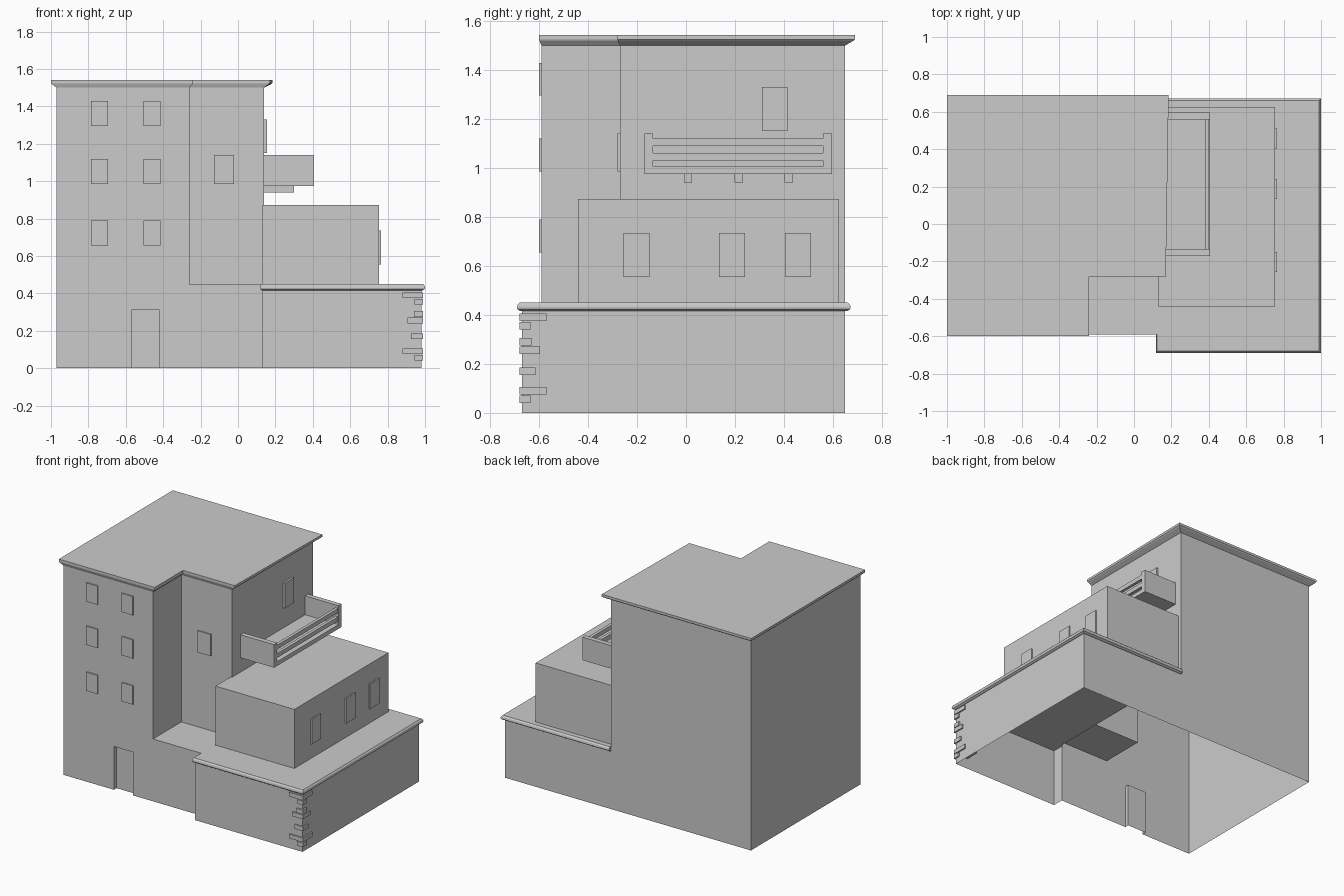
import bpy
import bmesh

if "Cube" in bpy.data.objects:
    bpy.data.objects.remove(bpy.data.objects["Cube"])

GREY = bpy.data.materials.new("plain grey")
GREY.use_nodes = True
GREY.diffuse_color = (0.6, 0.6, 0.6, 1)
GREY.node_tree.nodes["Principled BSDF"].inputs["Base Color"].default_value = GREY.diffuse_color


def make_object(name, bm):
    bmesh.ops.remove_doubles(bm, verts=bm.verts, dist=0.0005)
    mesh = bpy.data.meshes.new(name)
    bm.to_mesh(mesh)
    bm.free()
    mesh.materials.append(GREY)
    obj = bpy.data.objects.new(name, mesh)
    bpy.context.collection.objects.link(obj)
    return obj


def add_face(bm, points):
    return bm.faces.new([bm.verts.new(p) for p in points])


def box(name, xs, ys, zs):
    bm = bmesh.new()
    bmesh.ops.create_cube(bm, size=1)
    for v in bm.verts:
        for axis, (low, high) in enumerate((xs, ys, zs)):
            v.co[axis] = low if v.co[axis] < 0 else high
    return make_object(name, bm)


def cornice(name, inner, outer, levels):
    """Loft between two outlines; each level is (height, share of overhang)."""
    bm = bmesh.new()
    rings = []
    for z, t in levels:
        rings.append([bm.verts.new((a + (c - a) * t, b + (d - b) * t, z))
                      for (a, b), (c, d) in zip(inner, outer)])
    for low, high in zip(rings, rings[1:]):
        for i in range(len(low)):
            j = (i + 1) % len(low)
            bm.faces.new((low[i], low[j], high[j], high[i]))
    bm.faces.new(rings[0][::-1])
    bm.faces.new(rings[-1])
    return make_object(name, bm)


# Main wall planes
LEFT, WING, EAST, STEP, FAR = -0.97, -0.26, 0.14, 0.13, 0.98
FRONT, RECESS, BACK, BASE_FRONT = -0.59, -0.27, 0.65, -0.67
FLOOR, TOP = 0.447, 1.505
DOOR_L, DOOR_R, DOOR_TOP, DOOR_Y = -0.57, -0.42, 0.31, -0.56

# Hollow building shell, open underneath
bm = bmesh.new()
front_profile = [(LEFT, 0), (DOOR_L, 0), (DOOR_L, DOOR_TOP), (DOOR_R, DOOR_TOP),
                 (DOOR_R, 0), (STEP, 0), (STEP, FLOOR), (WING, FLOOR),
                 (WING, TOP), (LEFT, TOP)]
back_profile = [(FAR, 0), (LEFT, 0), (LEFT, TOP), (EAST, TOP), (EAST, FLOOR), (FAR, FLOOR)]
add_face(bm, [(x, FRONT, z) for x, z in front_profile])
add_face(bm, [(x, BACK, z) for x, z in back_profile])


def wall(start, end, z0, z1):
    add_face(bm, [(*start, z0), (*end, z0), (*end, z1), (*start, z1)])


wall((LEFT, BACK), (LEFT, FRONT), 0, TOP)
wall((STEP, FRONT), (STEP, BASE_FRONT), 0, FLOOR)
wall((STEP, BASE_FRONT), (FAR, BASE_FRONT), 0, FLOOR)
wall((FAR, BASE_FRONT), (FAR, BACK), 0, FLOOR)
wall((WING, FRONT), (WING, RECESS), FLOOR, TOP)
wall((WING, RECESS), (EAST, RECESS), FLOOR, TOP)
wall((EAST, RECESS), (EAST, BACK), FLOOR, TOP)

# Recessed doorway
wall((DOOR_L, FRONT), (DOOR_L, DOOR_Y), 0, DOOR_TOP)
wall((DOOR_L, DOOR_Y), (DOOR_R, DOOR_Y), 0, DOOR_TOP)
wall((DOOR_R, DOOR_Y), (DOOR_R, FRONT), 0, DOOR_TOP)
add_face(bm, [(DOOR_L, DOOR_Y, DOOR_TOP), (DOOR_R, DOOR_Y, DOOR_TOP),
              (DOOR_R, FRONT, DOOR_TOP), (DOOR_L, FRONT, DOOR_TOP)])

# Terrace floor around the tower
terrace = [(WING, FRONT), (STEP, FRONT), (STEP, BASE_FRONT), (FAR, BASE_FRONT),
           (FAR, BACK), (EAST, BACK), (EAST, RECESS), (WING, RECESS)]
add_face(bm, [(x, y, FLOOR) for x, y in terrace])
make_object("building_shell", bm)

# Roof slab with flared edge
cornice("roof_cornice",
        [(LEFT, FRONT), (WING, FRONT), (WING, RECESS), (EAST, RECESS), (EAST, BACK), (LEFT, BACK)],
        [(-1, -0.60), (-0.24, -0.60), (-0.24, -0.28), (0.17, -0.28), (0.185, 0.69), (-1, 0.69)],
        [(1.5, 0), (1.508, 0.35), (1.518, 0.8), (1.525, 1), (1.542, 1)])

# Rounded edge on the lower block
cornice("terrace_cornice",
        [(STEP, BASE_FRONT), (FAR, BASE_FRONT), (FAR, BACK), (EAST, BACK),
         (EAST, -0.585), (STEP, -0.585)],
        [(0.118, -0.69), (1, -0.69), (1, 0.672), (EAST, 0.672),
         (EAST, -0.585), (0.118, -0.585)],
        [(0.415, 0.3), (0.422, 0.85), (0.43, 1), (0.441, 0.9), (0.45, 0.5)])

# Upper room on the terrace
box("terrace_room", (STEP, 0.755), (-0.44, 0.625), (FLOOR, 0.873))

# Windows
for x in (-0.74, -0.46):
    for z in (0.722, 1.052, 1.362):
        box("front_window", (x - 0.045, x + 0.045), (-0.599, FRONT), (z - 0.067, z + 0.067))
box("recess_window", (-0.127, -0.022), (-0.279, RECESS), (0.985, 1.14))
box("balcony_window", (EAST, 0.154), (0.31, 0.415), (1.15, 1.33))
for y in (-0.203, 0.188, 0.458):
    box("room_window", (0.755, 0.764), (y - 0.053, y + 0.053), (0.555, 0.735))

# Balcony
box("balcony_floor", (EAST, 0.405), (-0.17, 0.595), (0.975, 1.005))
for y in (-0.17, 0.56):
    box("balcony_side", (EAST, 0.405), (y, y + 0.035), (0.975, 1.14))
for z in (1.03, 1.09):
    box("balcony_rail", (0.38, 0.402), (-0.135, 0.56), (z, z + 0.03))
for y in (0.008, 0.215, 0.42):
    box("balcony_bracket", (EAST, 0.30), (y - 0.017, y + 0.017), (0.94, 0.975))

# Corner stones of alternating length
stones = [(0.04, 0.045), (0.075, 0.11), (0.155, 0.065), (0.24, 0.085),
          (0.275, 0.05), (0.34, 0.045), (0.375, 0.11)]
for z, length in stones:
    box("corner_stone", (0.99 - length, 0.99), (-0.68, -0.68 + length), (z, z + 0.03))
